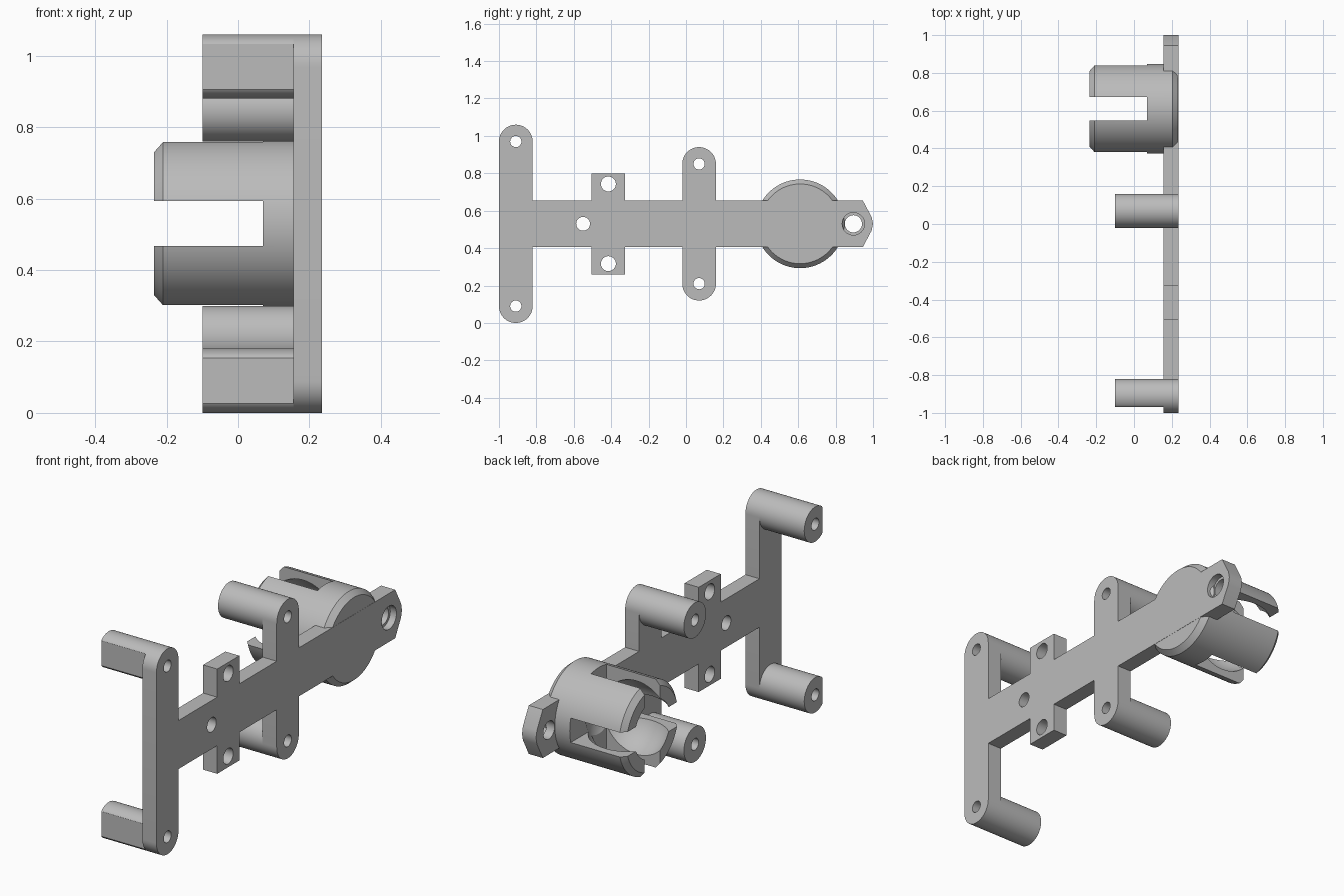
import bpy, bmesh
from math import sin, cos, pi, radians
from mathutils import Matrix

cube = bpy.data.objects.get("Cube")
if cube:
    bpy.data.objects.remove(cube, do_unlink=True)

MID = 0.53               # height of the long axis
BACK, FACE = 0.155, 0.235  # plate faces along x
SOCKET_Y = 0.61

grey = bpy.data.materials.new("light grey")
grey.use_nodes = True
grey.diffuse_color = (0.5, 0.5, 0.5, 1)
grey.node_tree.nodes["Principled BSDF"].inputs["Base Color"].default_value = (0.5, 0.5, 0.5, 1)


def finish(name, bm):
    bmesh.ops.recalc_face_normals(bm, faces=bm.faces)
    mesh = bpy.data.meshes.new(name)
    bm.to_mesh(mesh)
    bm.free()
    mesh.materials.append(grey)
    ob = bpy.data.objects.new(name, mesh)
    bpy.context.collection.objects.link(ob)
    return ob


def loft(name, rings):
    """Skin a stack of (x, [(y, z), ...]) rings and cap both ends."""
    bm = bmesh.new()
    loops = [[bm.verts.new((x, y, z)) for y, z in pts] for x, pts in rings]
    n = len(loops[0])
    for a, b in zip(loops, loops[1:]):
        for i in range(n):
            j = (i + 1) % n
            bm.faces.new((a[i], a[j], b[j], b[i]))
    bm.faces.new(loops[0])
    bm.faces.new(loops[-1])
    return finish(name, bm)


def circle(y, z, r, n=48):
    return [(y + r * cos(2 * pi * i / n), z + r * sin(2 * pi * i / n)) for i in range(n)]


def box(x0, x1, y, z, wy, wz):
    pts = [(y - wy, z - wz), (y + wy, z - wz), (y + wy, z + wz), (y - wy, z + wz)]
    return loft("cutter", [(x0, pts), (x1, pts)])


def hole(y, z, r, x0=-0.5, x1=0.5):
    return loft("cutter", [(x, circle(y, z, r, 32)) for x in (x0, x1)])


def cut(ob, cutters):
    bpy.context.view_layer.objects.active = ob
    for c in cutters:
        c.hide_render = True
        m = ob.modifiers.new("cut", 'BOOLEAN')
        m.operation, m.solver, m.object = 'DIFFERENCE', 'EXACT', c
        bpy.ops.object.modifier_apply(modifier=m.name)
        bpy.data.objects.remove(c, do_unlink=True)


def smooth(ob):
    bpy.ops.object.select_all(action='DESELECT')
    ob.select_set(True)
    bpy.context.view_layer.objects.active = ob
    bpy.ops.object.shade_smooth_by_angle(angle=radians(30))


# Flat plate: upper half outline, mirrored below the long axis
W, R = 0.125, 0.09


def round_end(y, h):
    return [(y - R * cos(pi * i / 24), h + R * sin(pi * i / 24)) for i in range(25)]


half = round_end(-0.91, 0.44) + [(-0.82, W), (-0.505, W), (-0.505, 0.27), (-0.325, 0.27), (-0.325, W), (-0.02, W)]
half += round_end(0.07, 0.32) + [(0.16, W), (0.945, W), (0.993, 0.035)]
outline = [(y, MID + h) for y, h in half] + [(1.0, MID)] + [(y, MID - h) for y, h in reversed(half)]
plate = loft("mounting_plate", [(BACK, outline), (FACE, outline)])
holes = [hole(-0.55, MID, 0.037), hole(0.895, MID, 0.046), hole(0.895, MID, 0.06, 0.2, 0.5)]
for s in (1, -1):
    holes += [hole(-0.91, MID + s * 0.44, 0.03), hole(-0.415, MID + s * 0.213, 0.04),
              hole(0.07, MID + s * 0.32, 0.03)]
cut(plate, holes)
smooth(plate)

# Standoff posts: the end pair has a flat on its outer side
for label, y, h, flat in (("end", -0.91, 0.44, -0.97), ("middle", 0.07, 0.32, -0.5)):
    for side, s in (("upper", 1), ("lower", -1)):
        z = MID + s * h
        pts = [(max(py, flat), pz) for py, pz in circle(y, z, R)]
        post = loft(f"{side}_{label}_post", [(-0.1, pts), (BACK, pts)])
        cut(post, [hole(y, z, 0.03)])
        smooth(post)

# Ball socket: chamfered drum with a round cavity and crossed slots
profile = [(-0.235, 0.21), (-0.21, 0.237), (0.205, 0.237), (0.234, 0.213)]
socket = loft("ball_socket", [(x, circle(SOCKET_Y, MID, r, 96)) for x, r in profile])
bm = bmesh.new()
bmesh.ops.create_uvsphere(bm, u_segments=48, v_segments=24, radius=0.2,
                          matrix=Matrix.Translation((-0.1, SOCKET_Y, MID)) @ Matrix.Rotation(pi / 2, 4, 'Y'))
cavity = finish("cutter", bm)
cut(socket, [cavity, box(-0.5, 0.07, SOCKET_Y, MID, 0.4, 0.063),
             box(-0.5, 0.07, SOCKET_Y, MID, 0.063, 0.4)])
smooth(socket)
